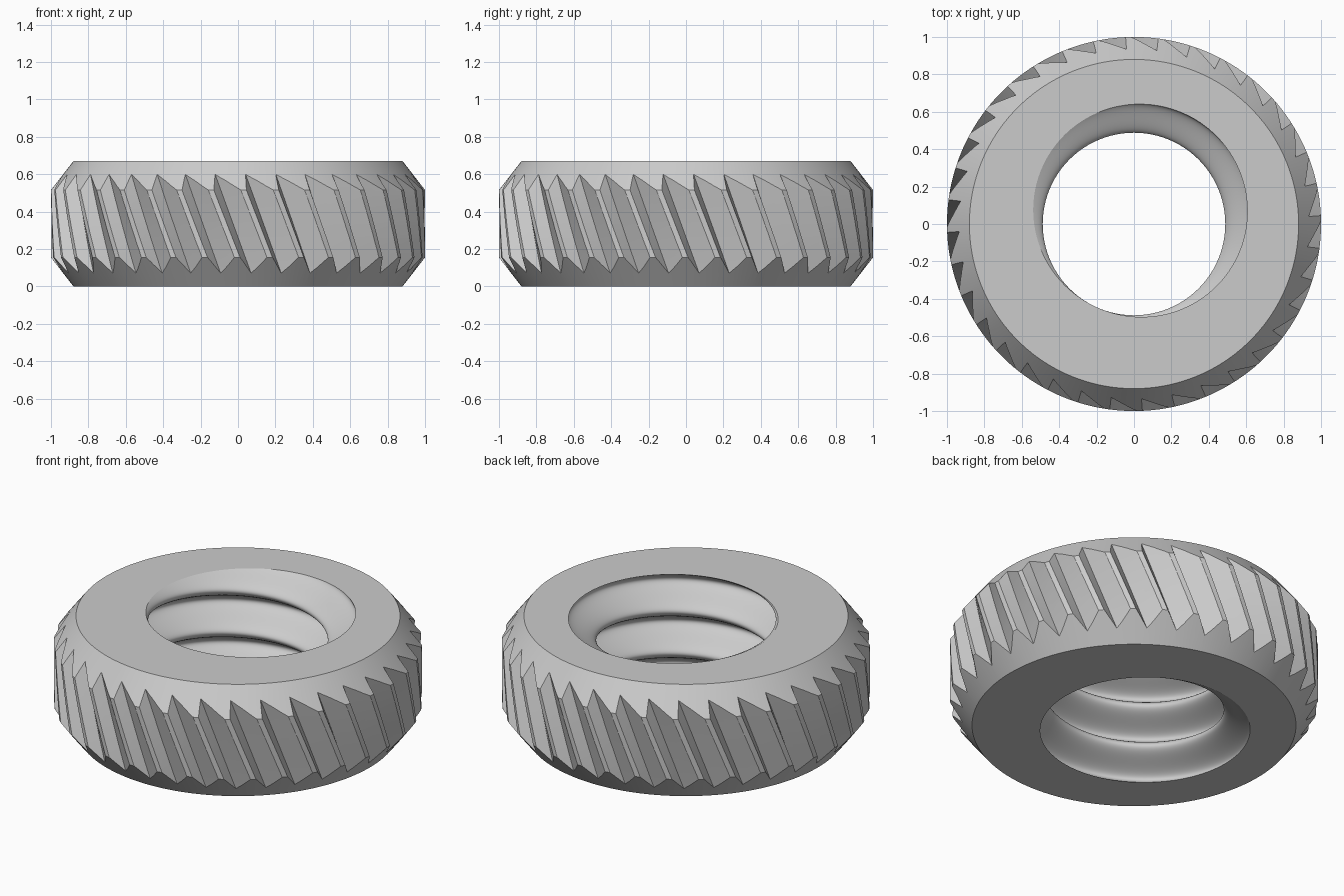
import bpy
import bmesh
from math import cos, sin, pi, tau

HEIGHT = 0.67
TEETH = 36
PITCH = 0.25

if "Cube" in bpy.data.objects:
    bpy.data.objects.remove(bpy.data.objects["Cube"], do_unlink=True)


def loft(name, levels, ring):
    """Skin a closed solid through rings of (radius, angle) points at each z."""
    bm = bmesh.new()
    loops = [[bm.verts.new((r * cos(a), r * sin(a), z)) for r, a in ring(z)] for z in levels]
    n = len(loops[0])
    for low, high in zip(loops, loops[1:]):
        for i in range(n):
            j = (i + 1) % n
            bm.faces.new((low[i], low[j], high[j], high[i]))
    bm.faces.new(loops[0][::-1])
    bm.faces.new(loops[-1])
    bmesh.ops.recalc_face_normals(bm, faces=bm.faces)
    mesh = bpy.data.meshes.new(name)
    bm.to_mesh(mesh)
    bm.free()
    obj = bpy.data.objects.new(name, mesh)
    bpy.context.collection.objects.link(obj)
    return obj


def steps(start, end, count):
    return [start + (end - start) * i / count for i in range(count + 1)]


def body_ring(z):
    # Straight wall between two conical chamfers
    edge = min(z, HEIGHT - z)
    r = 0.88 + 0.12 * min(edge / 0.155, 1)
    return [(r, tau * i / 180) for i in range(180)]


def knurl_ring(z):
    # Sawtooth outline that twists with height
    start = -pi / 2 + 0.043 - 0.39 * (z - 0.6)
    tooth = [(0.935, 0), (1.008, 0.72), (1.008, 0.8)]
    return [(r, start + tau * (k + f) / TEETH) for k in range(TEETH) for r, f in tooth]


def thread_ring(z):
    # Rounded right-handed internal thread
    angles = [tau * i / 96 for i in range(96)]
    return [(0.488 + 0.08 * (1 - cos(tau * z / PITCH - a)), a) for a in angles]


def cut(target, cutter, operation):
    cutter.hide_render = True
    mod = target.modifiers.new(operation.lower(), "BOOLEAN")
    mod.operation = operation
    mod.solver = "EXACT"
    mod.object = cutter
    bpy.ops.object.modifier_apply(modifier=mod.name)
    bpy.data.objects.remove(cutter, do_unlink=True)


# Chamfered ring with slanted teeth and threaded bore
nut = loft("knurled_nut", [0, 0.155, HEIGHT - 0.155, HEIGHT], body_ring)
bpy.ops.object.select_all(action="DESELECT")
bpy.context.view_layer.objects.active = nut
nut.select_set(True)
cut(nut, loft("knurl_cutter", steps(-0.05, 0.72, 10), knurl_ring), "INTERSECT")
cut(nut, loft("thread_cutter", steps(-0.051, 0.721, 154), thread_ring), "DIFFERENCE")

# Plain grey metal
grey = bpy.data.materials.new("light grey")
grey.use_nodes = True
colour = (0.6, 0.6, 0.6, 1)
grey.diffuse_color = colour
grey.node_tree.nodes["Principled BSDF"].inputs["Base Color"].default_value = colour
nut.data.materials.clear()
nut.data.materials.append(grey)
for face in nut.data.polygons:
    face.material_index = 0

bpy.ops.object.shade_smooth_by_angle(angle=pi / 9)
